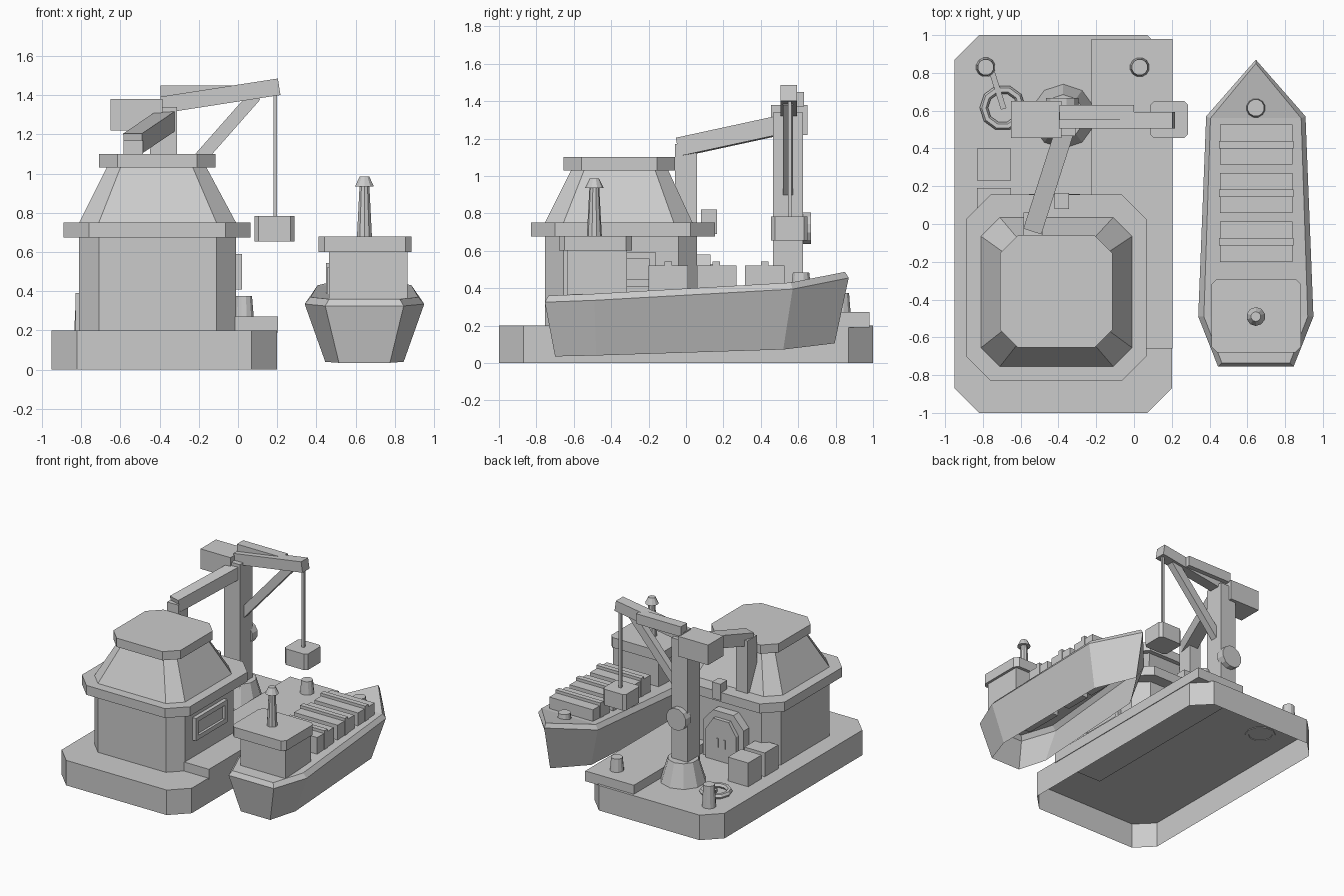
import bpy, bmesh, math
from mathutils import Vector

if "Cube" in bpy.data.objects:
    bpy.data.objects.remove(bpy.data.objects["Cube"], do_unlink=True)

GREY = (0.6, 0.6, 0.6, 1)
mat = bpy.data.materials.new("plain grey")
mat.use_nodes = True
mat.diffuse_color = GREY
mat.node_tree.nodes["Principled BSDF"].inputs["Base Color"].default_value = GREY


def loft(name, rings, bottom=True, top=True, fold=False):
    """Skin a stack of rings; fold caps the top with mirrored strips."""
    bm = bmesh.new()
    vs = [[bm.verts.new(p) for p in ring] for ring in rings]
    n = len(vs[0])
    for a, b in zip(vs, vs[1:]):
        for i in range(n):
            j = (i + 1) % n
            bm.faces.new((a[i], a[j], b[j], b[i]))
    if bottom:
        bm.faces.new(vs[0][::-1])
    t = vs[-1]
    if fold:
        for i in range(n // 2):
            strip = [t[i], t[i + 1], t[n - 2 - i], t[n - 1 - i]]
            bm.faces.new(list(dict.fromkeys(strip)))
    elif top:
        bm.faces.new(t)
    bmesh.ops.recalc_face_normals(bm, faces=bm.faces)
    mesh = bpy.data.meshes.new(name)
    bm.to_mesh(mesh)
    bm.free()
    mesh.materials.append(mat)
    ob = bpy.data.objects.new(name, mesh)
    bpy.context.collection.objects.link(ob)
    return ob


def octagon(x0, x1, y0, y1, c, z):
    return [(x0 + c, y0, z), (x1 - c, y0, z), (x1, y0 + c, z), (x1, y1 - c, z),
            (x1 - c, y1, z), (x0 + c, y1, z), (x0, y1 - c, z), (x0, y0 + c, z)]


def slab(name, x0, x1, y0, y1, z0, z1, c, bottom=True):
    return loft(name, [octagon(x0, x1, y0, y1, c, z) for z in (z0, z1)], bottom)


def box(name, x0, x1, y0, y1, z0, z1):
    return loft(name, [[(x0, y0, z), (x1, y0, z), (x1, y1, z), (x0, y1, z)]
                       for z in (z0, z1)])


def axes(p, q):
    d = (q - p).normalized()
    ref = Vector((0, 0, 1)) if abs(d.z) < 0.95 else Vector((0, 1, 0))
    side = d.cross(ref).normalized()
    return side, side.cross(d)


def beam(name, p, q, w, h):
    p, q = Vector(p), Vector(q)
    s, u = axes(p, q)
    corners = [(-w, -h), (w, -h), (w, h), (-w, h)]
    return loft(name, [[e + s * a / 2 + u * b / 2 for a, b in corners] for e in (p, q)])


def cone(name, p, q, r1, r2, n=12):
    p, q = Vector(p), Vector(q)
    s, u = axes(p, q)
    turn = [math.tau * (i + 0.5) / n for i in range(n)]
    return loft(name, [[e + (s * math.cos(t) + u * math.sin(t)) * r for t in turn]
                       for e, r in ((p, r1), (q, r2))])


# Dock: open-bottomed base and raised quay strip
slab("dock_base", -0.95, 0.2, -1, 1, 0, 0.2, 0.13, bottom=False)
box("quay_platform", -0.225, 0.205, -0.66, 0.98, 0.19, 0.272)

# Building: walls, eave, sloped roof, roof slab
slab("building_walls", -0.81, -0.01, -0.755, 0.06, 0.2, 0.68, 0.1)
slab("building_eave", -0.89, 0.065, -0.83, 0.155, 0.675, 0.75, 0.13)
loft("building_roof", [octagon(-0.81, -0.01, -0.755, 0.035, 0.1, 0.75),
                       octagon(-0.67, -0.16, -0.615, -0.095, 0.07, 1.03)])
slab("roof_slab", -0.71, -0.115, -0.655, -0.06, 1.03, 1.1, 0.095)

# Side window with raised frame
box("window_panel", -0.02, 0.0, -0.54, -0.18, 0.42, 0.58)
for z in (0.41, 0.555):
    box("window_rail", -0.02, 0.02, -0.56, -0.16, z, z + 0.035)
for y in (-0.56, -0.195):
    box("window_post", -0.02, 0.02, y, y + 0.035, 0.445, 0.555)


# Arched back door
def arch(name, w, h, y0, y1):
    shape = [(-w, 0.2), (w, 0.2), (w, h - 0.1), (w * 0.5, h), (-w * 0.5, h), (-w, h - 0.1)]
    loft(name, [[(x - 0.42, y, z) for x, z in shape] for y in (y0, y1)])


arch("door_surround", 0.18, 0.58, 0.05, 0.13)
arch("door_leaf", 0.135, 0.53, 0.12, 0.16)
for x in (-0.46, -0.4):
    box("door_slit", x, x + 0.02, 0.155, 0.165, 0.31, 0.38)
box("door_lamp", -0.42, -0.345, 0.08, 0.165, 0.69, 0.82)

# Crates, bollards and rope on the dock
for y in (0.02, 0.23):
    box("crate", -0.83, -0.65, y, y + 0.17, 0.2, 0.39)
cone("mooring_bollard_right", (-0.785, 0.83, 0.2), (-0.785, 0.83, 0.375), 0.052, 0.043)
cone("mooring_bollard_left", (0.03, 0.83, 0.27), (0.03, 0.83, 0.375), 0.052, 0.043)
bpy.ops.mesh.primitive_torus_add(location=(-0.695, 0.615, 0.215), major_radius=0.1,
                                 minor_radius=0.022, major_segments=10, minor_segments=6)
coil = bpy.context.object
coil.name = "rope_coil"
coil.data.materials.append(mat)
beam("rope_end", (-0.76, 0.83, 0.24), (-0.69, 0.61, 0.22), 0.03, 0.02)

# Crane: pedestal, mast, winch drum, counterweight
cone("crane_pedestal", (-0.375, 0.57, 0.2), (-0.375, 0.57, 0.38), 0.17, 0.115, 10)
box("crane_mast", -0.45, -0.31, 0.465, 0.625, 0.3, 1.34)
cone("winch_drum", (-0.38, 0.6, 0.72), (-0.38, 0.668, 0.72), 0.088, 0.088)
box("counterweight", -0.65, -0.385, 0.455, 0.65, 1.22, 1.38)

# Jib, stiffener, brace, cable and load
beam("crane_jib", (-0.39, 0.55, 1.35), (0.21, 0.55, 1.443), 0.088, 0.085)
box("jib_stiffener", -0.395, 0, 0.55, 0.63, 1.37, 1.45)
beam("jib_brace", (-0.36, 0.545, 0.89), (0.09, 0.545, 1.4), 0.055, 0.065)
box("hoist_cable", 0.18, 0.2, 0.545, 0.565, 0.77, 1.42)
slab("hanging_load", 0.085, 0.287, 0.455, 0.65, 0.655, 0.783, 0.02)

# Roof arm tying the crane to the building
beam("roof_arm", (-0.535, -0.03, 1.155), (-0.365, 0.5, 1.27), 0.1, 0.1)
box("roof_arm_post", -0.585, -0.485, -0.06, 0.06, 0.74, 1.17)

# Boat hull: half outline as (half width, y, z), mirrored about the keel line
CX = 0.645
keel = [(0.13, -0.7, 0.035), (0.2, -0.48, 0.04), (0.17, 0.52, 0.072), (0, 0.795, 0.105)]
sheer = [(0.2, -0.755, 0.325), (0.305, -0.49, 0.335), (0.263, 0.57, 0.395), (0, 0.87, 0.455)]
rail = [(0.18, -0.735, 0.36), (0.275, -0.49, 0.37), (0.24, 0.56, 0.43), (0, 0.85, 0.487)]


def outline(half):
    left = [(CX + w, y, z) for w, y, z in half]
    return left + [(CX - w, y, z) for w, y, z in half[-2::-1]]


loft("boat_hull", [outline(h) for h in (keel, sheer, rail)], bottom=False, fold=True)

# Boat cabin and funnel
box("cabin_walls", 0.465, 0.865, -0.635, -0.315, 0.34, 0.6)
slab("cabin_roof", 0.41, 0.885, -0.68, -0.29, 0.6, 0.68, 0.03)
cone("funnel", (CX, -0.49, 0.68), (CX, -0.49, 0.945), 0.04, 0.026, 10)
cone("funnel_cap", (CX, -0.49, 0.935), (CX, -0.49, 0.985), 0.05, 0.026, 10)

# Cargo boxes with straps, and bow bollard
for y in (-0.2, 0.058, 0.315):
    box("cargo_box", 0.455, 0.84, y, y + 0.212, 0.35, 0.52)
    box("cargo_strap", 0.45, 0.845, y + 0.085, y + 0.125, 0.36, 0.543)
cone("bow_bollard", (CX, 0.615, 0.42), (CX, 0.615, 0.485), 0.053, 0.045)
